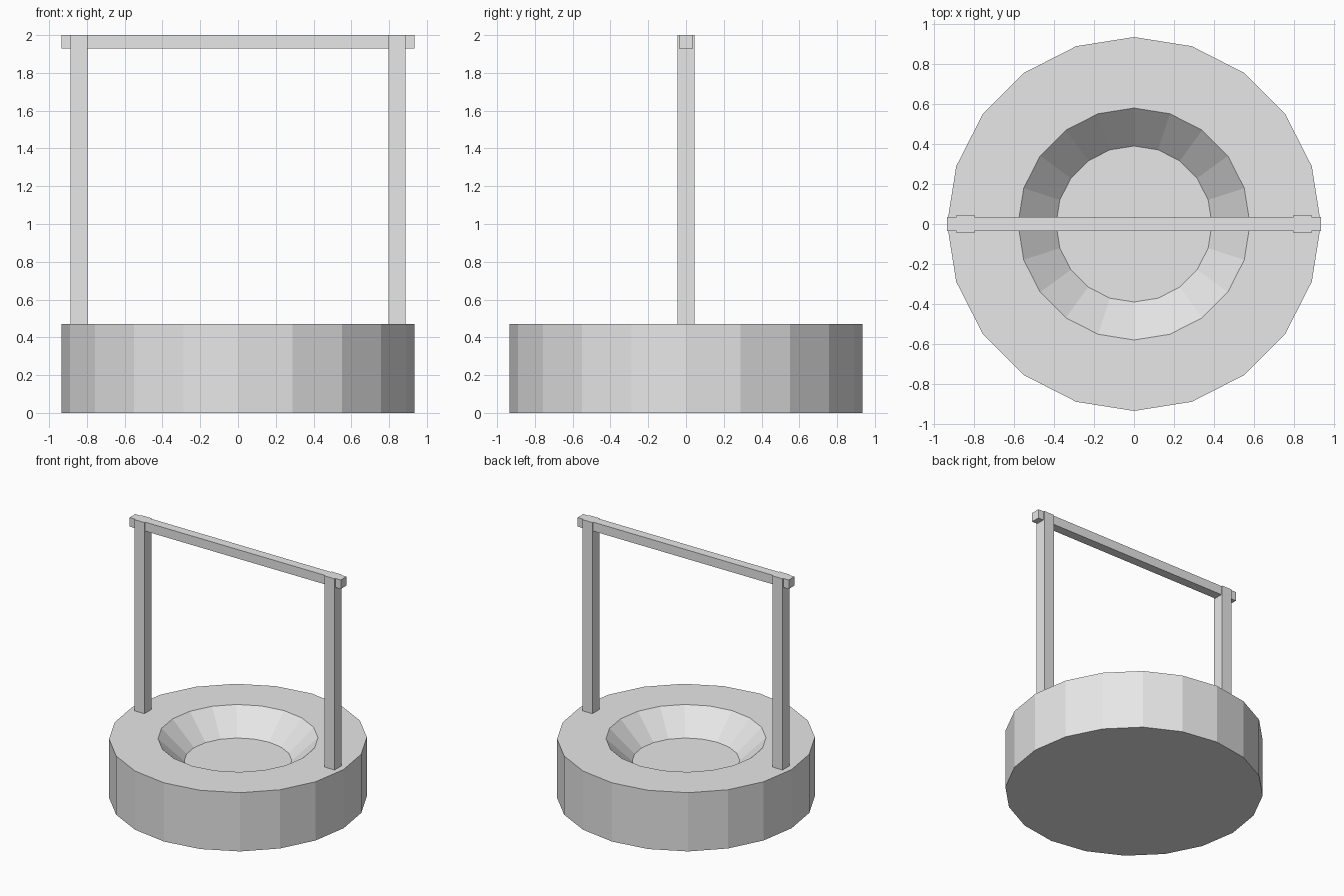
import bpy
import bmesh
from math import cos, sin, tau

cube = bpy.data.objects.get("Cube")
if cube:
    bpy.data.objects.remove(cube, do_unlink=True)

SIDES = 20
RADIUS, BASE_TOP, HEIGHT = 0.935, 0.47, 2.0

grey = bpy.data.materials.new("stone_grey")
grey.use_nodes = True
colour = (0.8, 0.8, 0.8, 1)
grey.diffuse_color = colour
grey.node_tree.nodes["Principled BSDF"].inputs["Base Color"].default_value = colour


def add_object(name, bm):
    bmesh.ops.recalc_face_normals(bm, faces=bm.faces)
    mesh = bpy.data.meshes.new(name)
    bm.to_mesh(mesh)
    bm.free()
    mesh.materials.append(grey)
    obj = bpy.data.objects.new(name, mesh)
    bpy.context.collection.objects.link(obj)
    return obj


def add_box(name, centre, size):
    bm = bmesh.new()
    bmesh.ops.create_cube(bm, size=1)
    bmesh.ops.scale(bm, vec=size, verts=bm.verts)
    bmesh.ops.translate(bm, vec=centre, verts=bm.verts)
    return add_object(name, bm)


def add_lathe(name, profile):
    """Stack rings of (radius, z) and close both ends with flat caps."""
    bm = bmesh.new()
    rings = [[bm.verts.new((r * cos(tau * i / SIDES), r * sin(tau * i / SIDES), z))
              for i in range(SIDES)] for r, z in profile]
    for a, b in zip(rings, rings[1:]):
        for i in range(SIDES):
            j = (i + 1) % SIDES
            bm.faces.new((a[i], a[j], b[j], b[i]))
    bm.faces.new(rings[0])
    bm.faces.new(rings[-1])
    return add_object(name, bm)


# Round base with a sloped, flat-bottomed basin
add_lathe("round_base", [(RADIUS, 0), (RADIUS, BASE_TOP), (0.58, BASE_TOP), (0.39, 0.29)])

# Two upright posts
for name, side in (("left_post", 1), ("right_post", -1)):
    add_box(name, (side * 0.842, 0, (BASE_TOP + HEIGHT) / 2), (0.09, 0.09, HEIGHT - BASE_TOP))

# Crossbeam, flush with the post tops
add_box("crossbeam", (0, 0, HEIGHT - 0.036), (2 * RADIUS, 0.072, 0.072))
